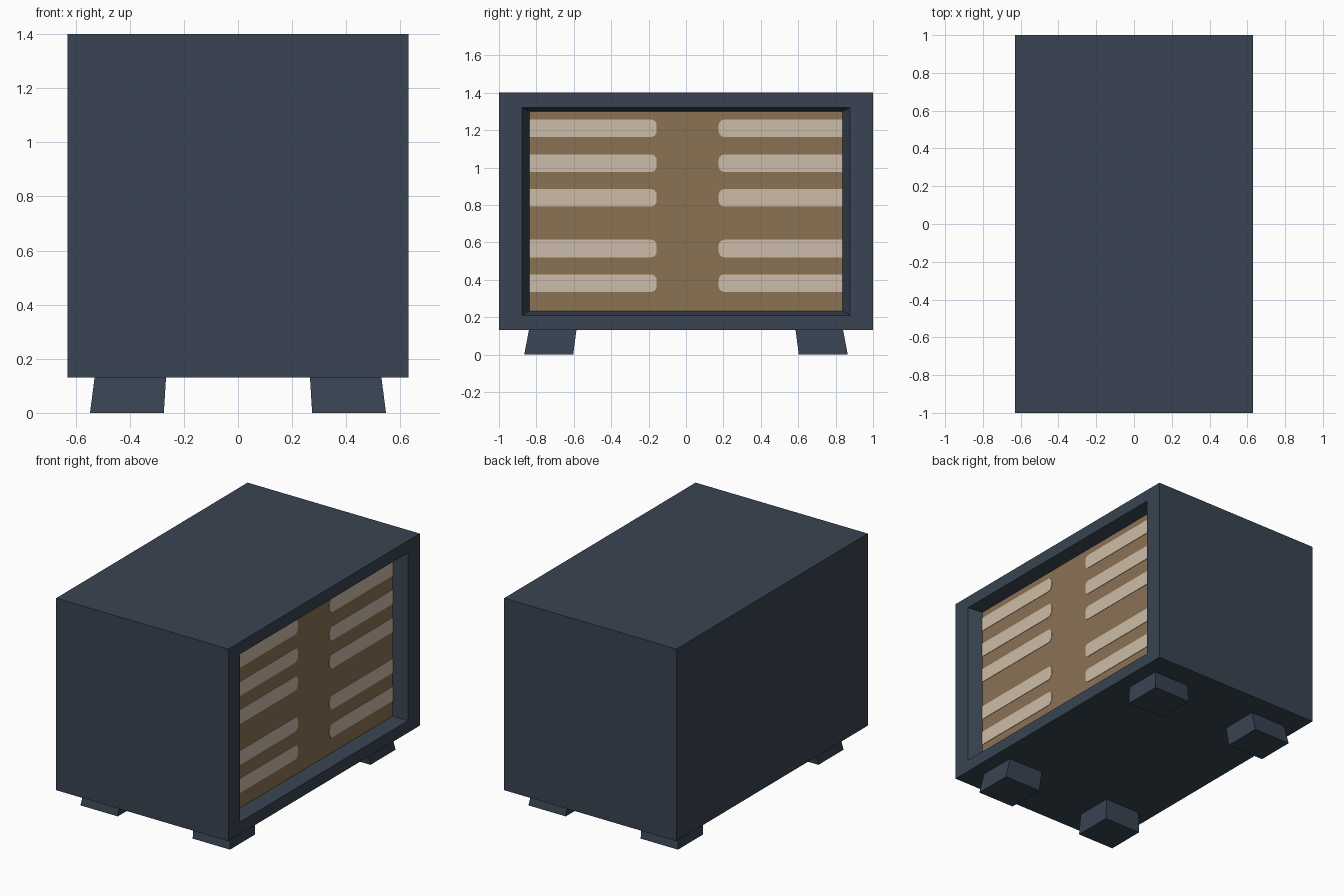
import bpy, bmesh, math

if "Cube" in bpy.data.objects:
    bpy.data.objects.remove(bpy.data.objects["Cube"])


def srgb(r, g, b):
    def lin(c):
        c /= 255
        return c / 12.92 if c <= 0.04045 else ((c + 0.055) / 1.055) ** 2.4
    return (lin(r), lin(g), lin(b), 1)


def material(name, colour):
    m = bpy.data.materials.new(name)
    m.diffuse_color = colour
    m.use_nodes = True
    m.node_tree.nodes["Principled BSDF"].inputs["Base Color"].default_value = m.diffuse_color
    return m


SLATE = material("slate_blue", srgb(56, 68, 82))
BROWN = material("brown", srgb(139, 113, 84))
CREAM = material("cream", srgb(206, 188, 168))


def finish(bm, name, mat):
    bmesh.ops.recalc_face_normals(bm, faces=bm.faces)
    me = bpy.data.meshes.new(name)
    bm.to_mesh(me)
    bm.free()
    me.materials.append(mat)
    ob = bpy.data.objects.new(name, me)
    bpy.context.collection.objects.link(ob)
    return ob


def loft(bm, rings, cap_start=True, cap_end=True):
    loops = [[bm.verts.new(p) for p in ring] for ring in rings]
    for a, b in zip(loops, loops[1:]):
        n = len(a)
        for i in range(n):
            j = (i + 1) % n
            bm.faces.new((a[i], a[j], b[j], b[i]))
    if cap_start:
        bm.faces.new(loops[0])
    if cap_end:
        bm.faces.new(loops[-1])


def rect_x(x, y, z0, z1):
    return [(x, -y, z0), (x, y, z0), (x, y, z1), (x, -y, z1)]


FRONT, PANEL_X = 0.63, 0.545

# Cabinet with a tapered recess in its right side
bm = bmesh.new()
loft(bm, [rect_x(-FRONT, 1.0, 0.13, 1.4),
          rect_x(FRONT, 1.0, 0.13, 1.4),
          rect_x(FRONT, 0.877, 0.21, 1.32),
          rect_x(PANEL_X, 0.836, 0.233, 1.30)], cap_end=False)
finish(bm, "cabinet", SLATE)

# Panel closing the recess
bm = bmesh.new()
bm.faces.new([bm.verts.new(p) for p in rect_x(PANEL_X, 0.836, 0.233, 1.30)])
panel = finish(bm, "back_panel", BROWN)
if panel.data.polygons[0].normal.x < 0:
    panel.data.flip_normals()

# Pale stripes, rounded at their inner ends
HALF, R = 0.047, 0.03


def stripe_ring(x, side, y_in, zc):
    pts = [(x, side * 0.836, zc - HALF)]
    for sz, start in ((-1, 90), (1, 0)):
        for k in range(5):
            t = math.radians(k * 22.5 if sz < 0 else 90 - k * 22.5)
            pts.append((x, side * (y_in + R - R * math.sin(t)),
                        zc + sz * (HALF - R + R * math.cos(t))))
    pts.append((x, side * 0.836, zc + HALF))
    return pts


bm = bmesh.new()
for zc in (1.21, 1.023, 0.838, 0.567, 0.382):
    for side, y_in in ((-1, 0.157), (1, 0.175)):
        loft(bm, [stripe_ring(PANEL_X - 0.001, side, y_in, zc),
                  stripe_ring(PANEL_X + 0.003, side, y_in, zc)])
finish(bm, "panel_stripes", CREAM)

# Four splayed feet
for sx, xn in ((-1, "left"), (1, "right")):
    for sy, yn in ((-1, "front"), (1, "back")):
        bm = bmesh.new()
        rings = []
        for z, x0, x1, y0, y1 in ((0, 0.274, 0.547, 0.603, 0.865),
                                  (0.13, 0.266, 0.53, 0.586, 0.84)):
            rings.append([(sx * x, sy * y, z) for x, y in
                          ((x0, y0), (x1, y0), (x1, y1), (x0, y1))])
        loft(bm, rings)
        finish(bm, f"{yn}_{xn}_foot", SLATE)
